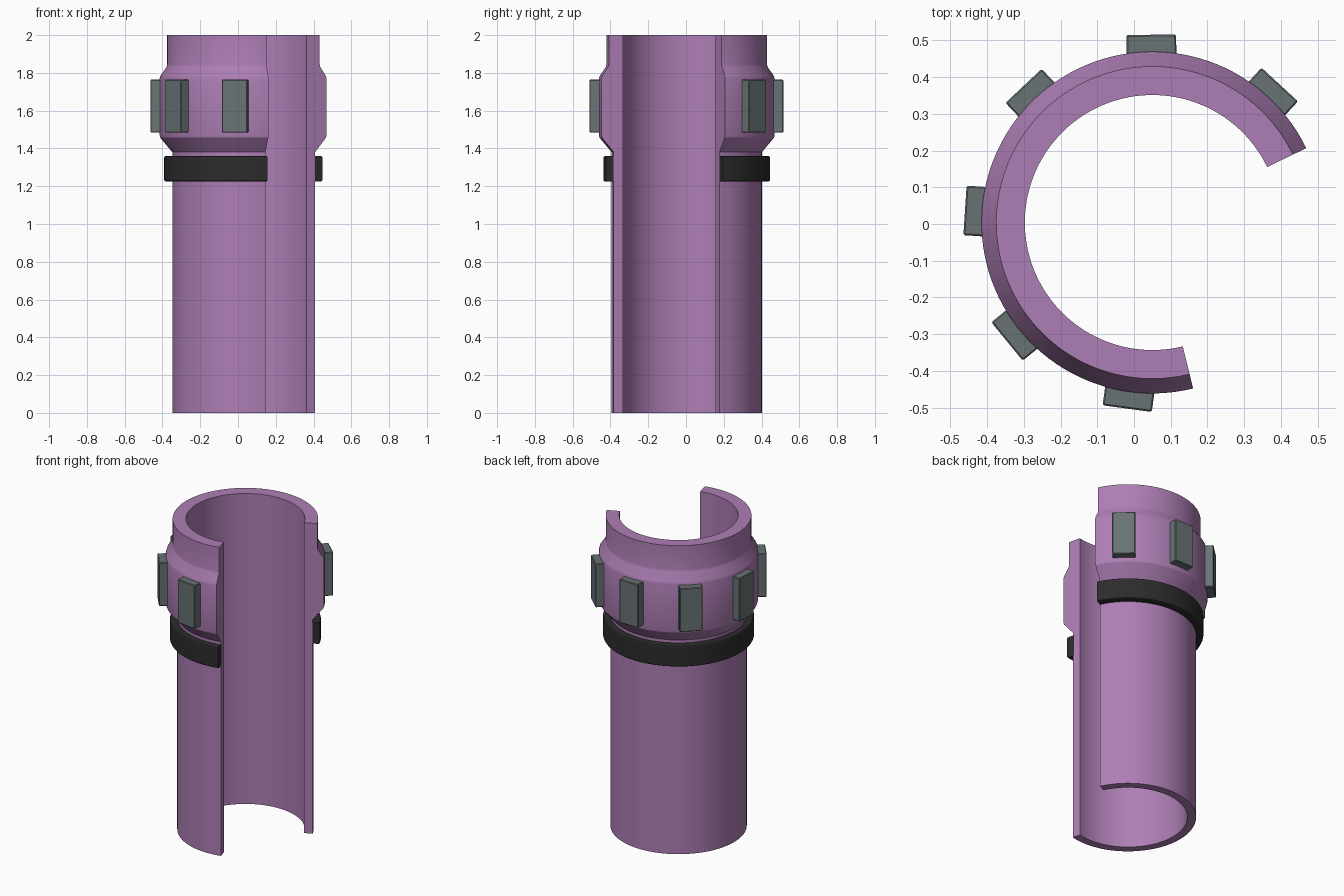
import bpy, bmesh
from math import radians, cos, sin
from mathutils import Matrix, Vector

if "Cube" in bpy.data.objects:
    bpy.data.objects.remove(bpy.data.objects["Cube"])

CX, CY = 0.05, 0.004
START, SWEEP = 25.8, 258.0


def material(name, rgb):
    m = bpy.data.materials.new(name)
    m.diffuse_color = (*rgb, 1)
    m.use_nodes = True
    m.node_tree.nodes["Principled BSDF"].inputs["Base Color"].default_value = m.diffuse_color
    return m


PURPLE = material("purple", (0.42, 0.21, 0.46))
BLACK = material("black", (0.025, 0.025, 0.025))
GREY = material("grey", (0.14, 0.17, 0.175))


def finish(name, bm, mat, smooth):
    bmesh.ops.recalc_face_normals(bm, faces=bm.faces)
    me = bpy.data.meshes.new(name)
    bm.to_mesh(me)
    bm.free()
    me.materials.append(mat)
    ob = bpy.data.objects.new(name, me)
    bpy.context.collection.objects.link(ob)
    ob.location = (CX, CY, 0)
    if smooth:
        bpy.ops.object.select_all(action='DESELECT')
        bpy.context.view_layer.objects.active = ob
        ob.select_set(True)
        bpy.ops.object.shade_smooth_by_angle(angle=radians(25))
    return ob


def arc_sweep(name, profile, mat, steps=86):
    """Sweep a closed (radius, z) profile around the open arc and cap both ends."""
    bm = bmesh.new()
    rings = []
    for i in range(steps + 1):
        a = radians(START + SWEEP * i / steps)
        rings.append([bm.verts.new((r * cos(a), r * sin(a), z)) for r, z in profile])
    n = len(profile)
    for p, q in zip(rings, rings[1:]):
        for j in range(n):
            k = (j + 1) % n
            bm.faces.new((p[j], p[k], q[k], q[j]))
    bm.faces.new(rings[0])
    bm.faces.new(rings[-1])
    return finish(name, bm, mat, True)


# Cut-open tube with raised collar and rim
arc_sweep("sleeve", [(0.347, 0), (0.398, 0), (0.398, 1.38), (0.462, 1.457),
                     (0.465, 1.47), (0.465, 1.77), (0.462, 1.782),
                     (0.428, 1.832), (0.425, 1.845), (0.425, 2), (0.347, 2)], PURPLE)

# Black band below the collar
arc_sweep("band", [(0.39, 1.225), (0.432, 1.225), (0.438, 1.228), (0.441, 1.234),
                   (0.441, 1.352), (0.438, 1.358), (0.432, 1.361), (0.39, 1.361)], BLACK)

# Grip pads evenly spaced round the collar
for i in range(6):
    bm = bmesh.new()
    bmesh.ops.create_cube(bm, size=1)
    bmesh.ops.scale(bm, vec=(0.066, 0.135, 0.28), verts=bm.verts)
    bmesh.ops.bevel(bm, geom=bm.edges[:], offset=0.004, segments=1, affect='EDGES')
    bmesh.ops.translate(bm, vec=Vector((0.478, 0, 1.624)), verts=bm.verts)
    a = radians(START + SWEEP * (i + 0.5) / 6)
    bmesh.ops.rotate(bm, cent=(0, 0, 0), matrix=Matrix.Rotation(a, 3, 'Z'), verts=bm.verts)
    finish(f"grip_pad_{i + 1}", bm, GREY, False)
